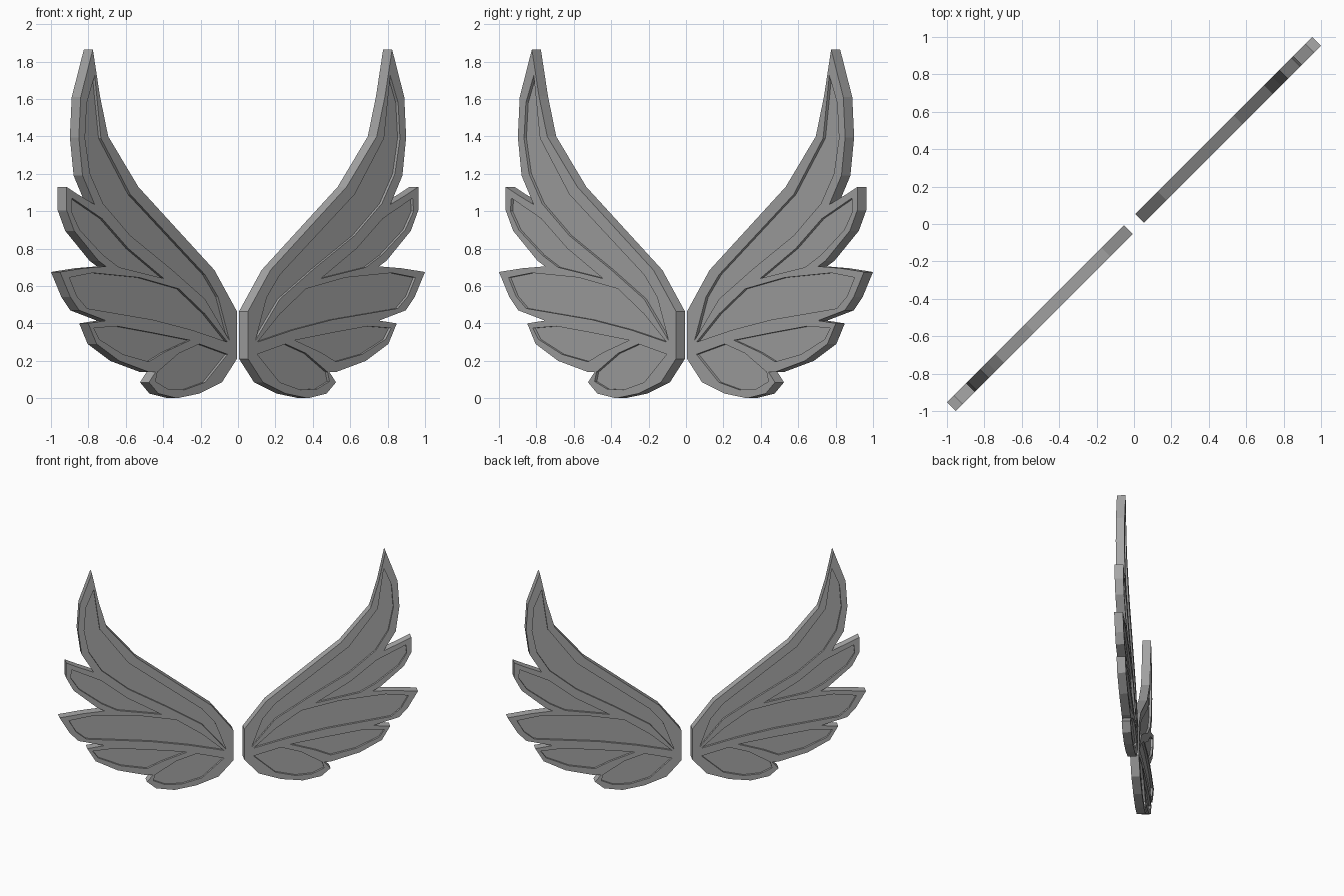
import bpy, bmesh
from mathutils import Vector

if "Cube" in bpy.data.objects:
    bpy.data.objects.remove(bpy.data.objects["Cube"])

R2 = 2 ** 0.5
HALF = 0.034      # half thickness of a wing
DEPTH = 0.018     # depth of the feather recesses

grey = bpy.data.materials.new("wing_grey")
grey.diffuse_color = (0.38, 0.38, 0.38, 1)
grey.use_nodes = True
grey.node_tree.nodes["Principled BSDF"].inputs["Base Color"].default_value = grey.diffuse_color

# Silhouette of one wing: (distance out along the diagonal, height)
outline = [
    (.03, .21), (.03, .465), (.15, .685), (.557, 1.13), (.718, 1.40), (.762, 1.615),
    (.80, 1.865), (.865, 1.61), (.875, 1.395), (.855, 1.19), (.79, 1.035),          # top feather
    (.88, 1.09), (.94, 1.13), (.94, 1.005), (.90, .895), (.77, .735), (.73, .705),  # second
    (.85, .695), (.976, .675), (.92, .54), (.873, .47), (.73, .415),                # third
    (.825, .40), (.78, .29), (.66, .20), (.50, .14), (.465, .14),                   # fourth
    (.50, .085), (.45, .025), (.35, 0), (.23, .025), (.11, .085)]                   # lowest

# Recessed panel of each feather
panels = [
    [(.07, .31), (.13, .54), (.20, .66), (.60, 1.09), (.757, 1.39), (.79, 1.725),
     (.832, 1.58), (.842, 1.39), (.815, 1.20), (.745, 1.04), (.60, .87), (.38, .69), (.20, .53)],
    [(.42, .64), (.61, .80), (.75, .96), (.91, 1.07), (.915, 1.0), (.87, .90), (.745, .765), (.66, .70)],
    [(.08, .30), (.20, .45), (.34, .585), (.55, .645), (.80, .67), (.925, .645),
     (.885, .545), (.83, .48), (.48, .42), (.27, .365)],
    [(.28, .31), (.48, .35), (.67, .385), (.795, .375), (.765, .315), (.64, .235), (.50, .195), (.42, .245)],
    [(.08, .235), (.23, .29), (.34, .24), (.455, .14), (.465, .09), (.40, .05), (.31, .045), (.20, .085)]]


def add_prism(bm, points, side, near, far):
    """Extrude a profile lying in the diagonal plane from depth near to far."""
    def place(s, z, t):
        return Vector((s * side + t / R2, s * side - t / R2, z))
    a = [bm.verts.new(place(s, z, near)) for s, z in points]
    b = [bm.verts.new(place(s, z, far)) for s, z in points]
    bm.faces.new(a)
    bm.faces.new(b[::-1])
    n = len(points)
    for i in range(n):
        j = (i + 1) % n
        bm.faces.new((a[j], a[i], b[i], b[j]))


def finish(bm, name):
    bmesh.ops.recalc_face_normals(bm, faces=bm.faces[:])
    mesh = bpy.data.meshes.new(name)
    bm.to_mesh(mesh)
    bm.free()
    mesh.materials.append(grey)
    obj = bpy.data.objects.new(name, mesh)
    bpy.context.collection.objects.link(obj)
    return obj


for name, side in (("right_wing", 1), ("left_wing", -1)):
    # Solid wing slab
    bm = bmesh.new()
    add_prism(bm, outline, side, -HALF, HALF)
    wing = finish(bm, name)

    # Recess cutters for both faces
    bm = bmesh.new()
    for panel in panels:
        for face in (-1, 1):
            add_prism(bm, panel, side, face * (HALF - DEPTH), face * (HALF + 0.05))
    cutter = finish(bm, name + "_recess_cutter")
    cutter.hide_render = True

    cut = wing.modifiers.new("feather_recesses", 'BOOLEAN')
    cut.operation = 'DIFFERENCE'
    cut.solver = 'EXACT'
    cut.object = cutter

    # Bake the cut and drop the cutter
    bpy.context.view_layer.update()
    baked = bpy.data.meshes.new_from_object(wing.evaluated_get(bpy.context.evaluated_depsgraph_get()))
    wing.modifiers.clear()
    wing.data = baked
    bpy.data.objects.remove(cutter)
